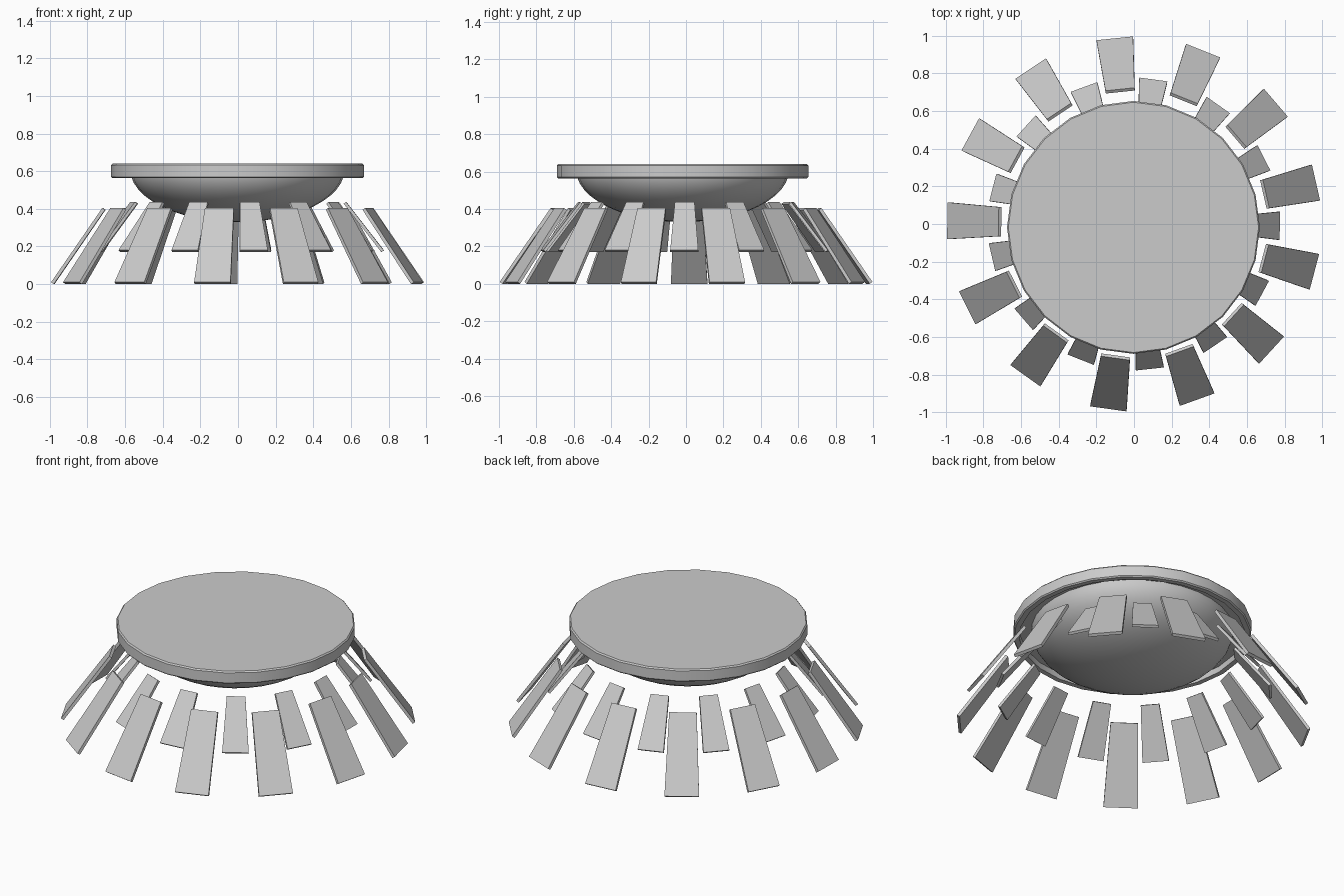
import bpy
import math
from mathutils import Vector

if "Cube" in bpy.data.objects:
    bpy.data.objects.remove(bpy.data.objects["Cube"])


def add_mesh(name, verts, faces):
    mesh = bpy.data.meshes.new(name)
    mesh.from_pydata(verts, [], faces)
    mesh.update()
    obj = bpy.data.objects.new(name, mesh)
    bpy.context.collection.objects.link(obj)
    return obj


def lathe(name, profile, sides, centre):
    """Revolve an (r, z) profile listed bottom centre to top centre."""
    cx, cy = centre
    verts, rings, faces = [], [], []
    for r, z in profile:
        n = 1 if r == 0 else sides
        rings.append([len(verts) + i for i in range(n)])
        for i in range(n):
            a = 2 * math.pi * i / sides
            verts.append((cx + r * math.cos(a), cy + r * math.sin(a), z))
    for lo, hi in zip(rings, rings[1:]):
        for i in range(sides):
            j = (i + 1) % sides
            if len(lo) == 1:
                faces.append((lo[0], hi[j], hi[i]))
            elif len(hi) == 1:
                faces.append((lo[i], lo[j], hi[0]))
            else:
                faces.append((lo[i], lo[j], hi[j], hi[i]))
    obj = add_mesh(name, verts, faces)
    bpy.ops.object.select_all(action='DESELECT')
    bpy.context.view_layer.objects.active = obj
    obj.select_set(True)
    bpy.ops.object.shade_smooth_by_angle(angle=math.radians(35))
    return obj


def slat_ring(name, count, start, bottom, top, thick):
    """Ring of tilted tapered slats; bottom/top = (radius, z, width) of outer face."""
    slope = Vector((top[0] - bottom[0], top[1] - bottom[1])).normalized()
    inward = Vector((-slope.y, slope.x)) * thick
    for k in range(count):
        a = math.radians(start) + 2 * math.pi * k / count
        out = Vector((math.cos(a), math.sin(a), 0))
        side = Vector((-math.sin(a), math.cos(a), 0))
        verts = []
        for off in (Vector((0, 0)), inward):
            for (r, z, w), s in ((bottom, -1), (bottom, 1), (top, 1), (top, -1)):
                p = out * (r + off.x) + side * (s * w / 2)
                p.z = z + off.y
                verts.append(p)
        faces = [(0, 1, 2, 3), (7, 6, 5, 4), (0, 4, 5, 1),
                 (1, 5, 6, 2), (2, 6, 7, 3), (3, 7, 4, 0)]
        add_mesh(f"{name}_{k + 1:02d}", verts, faces)


CENTRE = (-0.003, -0.018)

# Flat round lid with a turned-down lip
lathe("lid", [(0, 0.6), (0.635, 0.6), (0.635, 0.563), (0.665, 0.563),
              (0.672, 0.57), (0.672, 0.632), (0.665, 0.64), (0, 0.64)], 24, CENTRE)

# Shallow rounded bowl hanging under the lid
bowl = [(0, 0.33)]
for i in range(1, 13):
    t = math.radians(90 * i / 12)
    bowl.append((0.57 * math.sin(t), 0.61 - 0.28 * math.cos(t)))
bowl.append((0, 0.61))
lathe("bowl", bowl, 32, CENTRE)

# Two staggered rings of sloping slats
slat_ring("outer_slat", 13, 179, (0.992, 0.01, 0.195), (0.72, 0.405, 0.155), 0.018)
slat_ring("inner_slat", 13, -0.7, (0.775, 0.18, 0.15), (0.575, 0.437, 0.105), 0.016)
